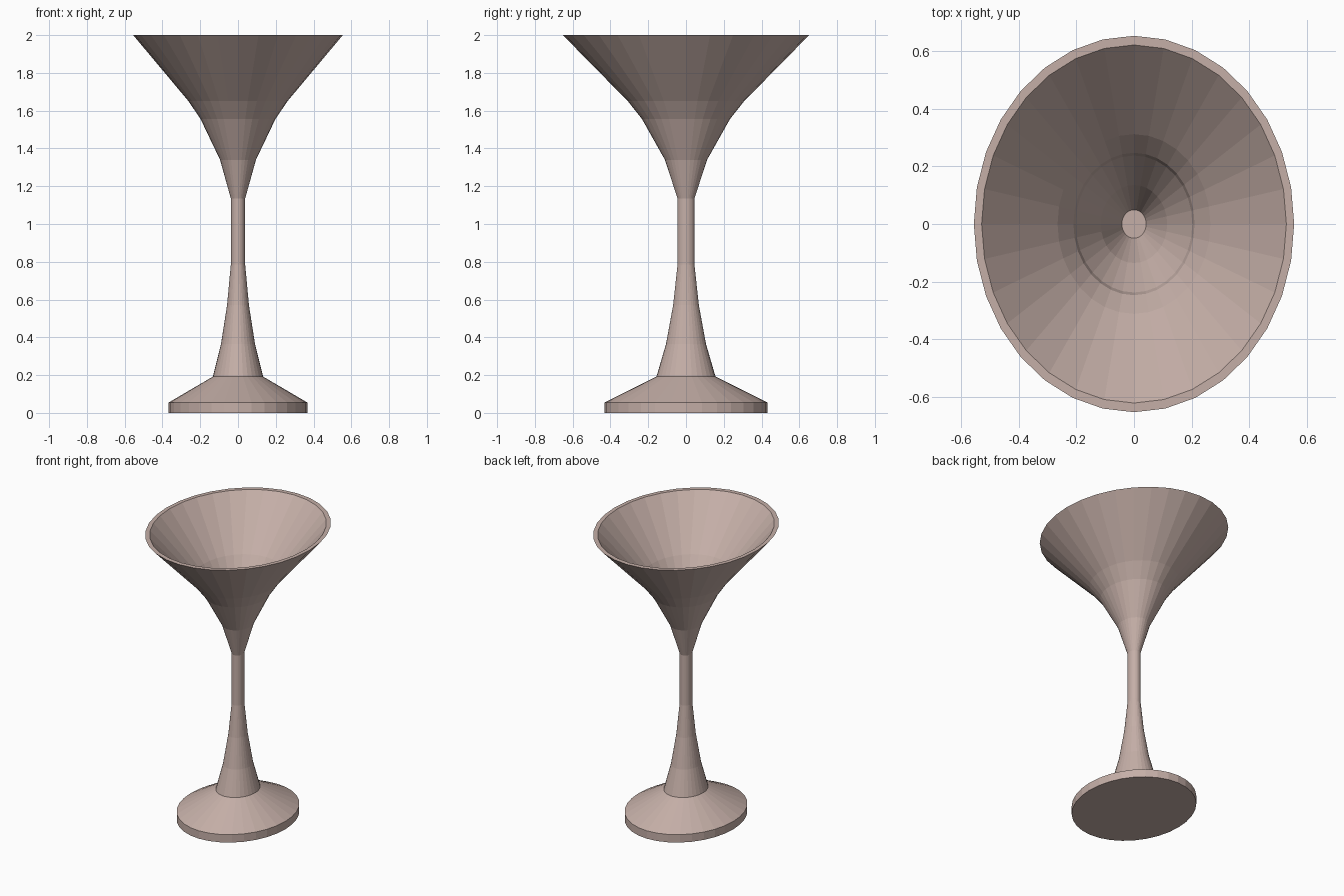
import bpy, bmesh, math

if "Cube" in bpy.data.objects:
    bpy.data.objects.remove(bpy.data.objects["Cube"])

SIDES = 32
SX, SY = 0.555, 0.652      # elliptical rim half-widths

mat = bpy.data.materials.new("dusty_pink_beige")
mat.diffuse_color = (0.56, 0.43, 0.39, 1)
mat.use_nodes = True
mat.node_tree.nodes["Principled BSDF"].inputs["Base Color"].default_value = mat.diffuse_color

# goblet profile (x radius, height): foot, stem, bowl outside, bowl inside
profile = [(0.367, 0), (0.367, 0.055), (0.133, 0.192),
           (0.090, 0.365), (0.058, 0.57), (0.038, 0.785), (0.038, 1.135),
           (0.095, 1.34), (0.198, 1.555), (0.262, 1.65), (0.555, 2.0),
           (0.528, 2.0), (0.265, 1.685), (0.210, 1.60), (0.202, 1.565),
           (0.115, 1.40), (0.042, 1.20)]

bm = bmesh.new()
rings = []
for r, z in profile:
    rings.append([bm.verts.new((r * math.cos(2 * math.pi * i / SIDES),
                                r * SY / SX * math.sin(2 * math.pi * i / SIDES), z))
                  for i in range(SIDES)])
for a, b in zip(rings, rings[1:]):
    for i in range(SIDES):
        j = (i + 1) % SIDES
        bm.faces.new((a[i], a[j], b[j], b[i]))
# underside and bowl floor
bm.faces.new(rings[0][::-1])
bm.faces.new(rings[-1])
bmesh.ops.recalc_face_normals(bm, faces=bm.faces[:])

mesh = bpy.data.meshes.new("goblet")
bm.to_mesh(mesh)
bm.free()
mesh.materials.append(mat)
bpy.context.collection.objects.link(bpy.data.objects.new("goblet", mesh))
